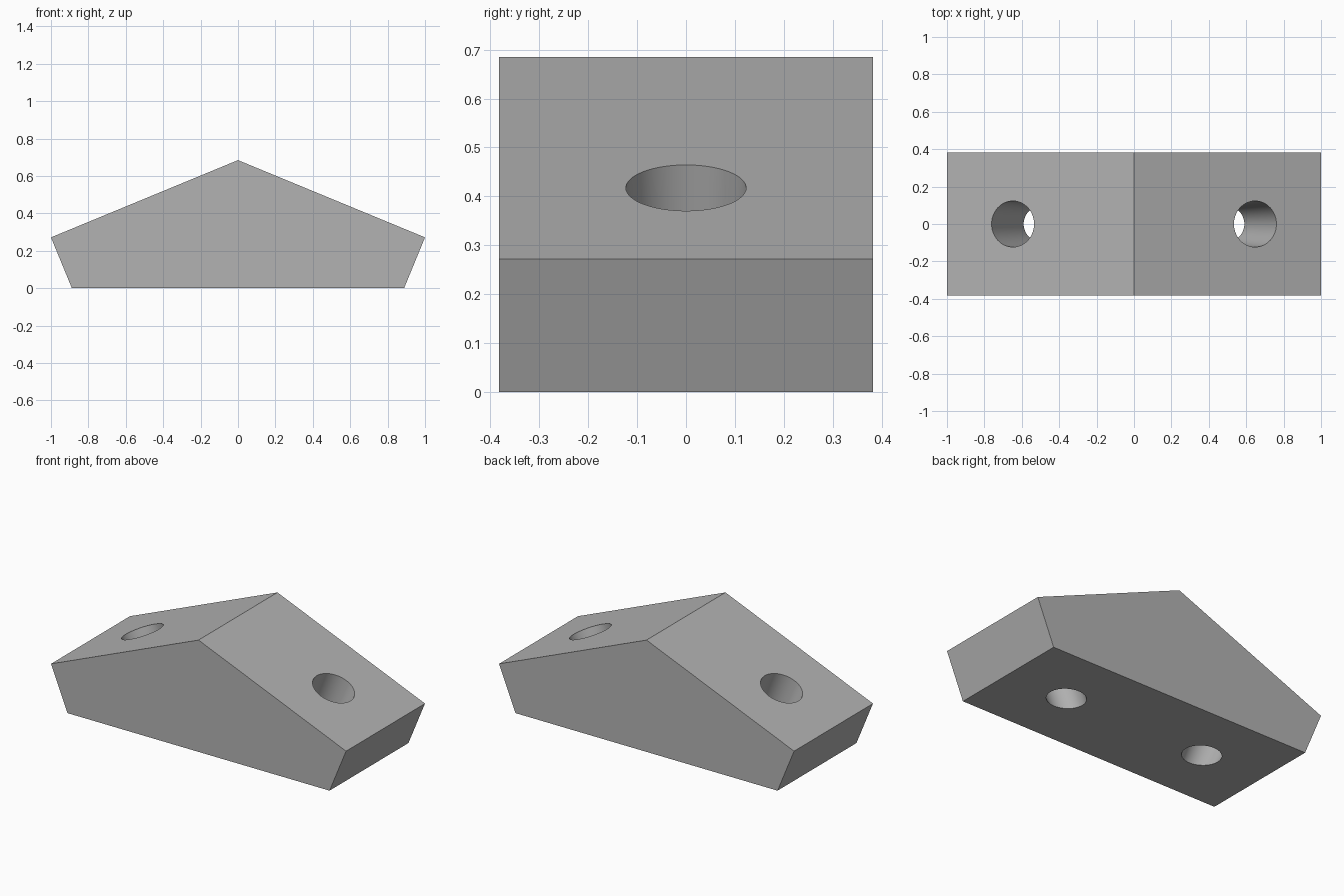
import bpy, bmesh, math
from mathutils import Vector, Matrix

cube = bpy.data.objects.get("Cube")
if cube:
    bpy.data.objects.remove(cube, do_unlink=True)

HALF_DEPTH = 0.382
PEAK, SHOULDER, FOOT = 0.685, 0.272, 0.888
SLOPE = math.atan(PEAK - SHOULDER)

grey = bpy.data.materials.new("plain grey")
grey.use_nodes = True
colour = (0.45, 0.45, 0.45, 1)
grey.diffuse_color = colour
grey.node_tree.nodes["Principled BSDF"].inputs["Base Color"].default_value = colour


def add_object(name, bm):
    mesh = bpy.data.meshes.new(name)
    bmesh.ops.recalc_face_normals(bm, faces=bm.faces)
    bm.to_mesh(mesh)
    bm.free()
    mesh.materials.append(grey)
    obj = bpy.data.objects.new(name, mesh)
    bpy.context.collection.objects.link(obj)
    return obj


# Five-sided gable profile, extruded front to back
bm = bmesh.new()
profile = [(-FOOT, 0), (FOOT, 0), (1, SHOULDER), (0, PEAK), (-1, SHOULDER)]
face = bm.faces.new([bm.verts.new((x, -HALF_DEPTH, z)) for x, z in profile])
extruded = bmesh.ops.extrude_face_region(bm, geom=[face])["geom"]
bmesh.ops.translate(bm, vec=(0, 2 * HALF_DEPTH, 0),
                    verts=[v for v in extruded if isinstance(v, bmesh.types.BMVert)])
block = add_object("gabled_block", bm)


def hole_cutter(name, side):
    """Slightly tapered bore, square to the sloping face on one side."""
    x = 0.648
    mouth = Vector((side * x, 0, PEAK - x * math.tan(SLOPE)))
    axis = Vector((side * math.sin(SLOPE), 0, math.cos(SLOPE)))
    length, above, taper = 0.8, 0.1, 0.042
    top_radius = 0.123 + above * taper
    centre = mouth + axis * (above - length / 2)
    bm = bmesh.new()
    bmesh.ops.create_cone(
        bm, cap_ends=True, segments=64, depth=length,
        radius1=top_radius - length * taper, radius2=top_radius,
        matrix=Matrix.Translation(centre) @ Matrix.Rotation(side * SLOPE, 4, "Y"))
    cutter = add_object(name, bm)
    cutter.hide_render = True
    return cutter


# Bore the two mirrored holes
bpy.context.view_layer.objects.active = block
for name, side in (("left_hole_cutter", 1), ("right_hole_cutter", -1)):
    cutter = hole_cutter(name, side)
    cut = block.modifiers.new("bore", "BOOLEAN")
    cut.operation = "DIFFERENCE"
    cut.solver = "EXACT"
    cut.object = cutter
    bpy.ops.object.modifier_apply(modifier=cut.name)
    bpy.data.objects.remove(cutter, do_unlink=True)

# Smooth bore walls, crisp outer edges
bpy.ops.object.select_all(action="DESELECT")
block.select_set(True)
bpy.ops.object.shade_smooth_by_angle(angle=math.radians(20))
